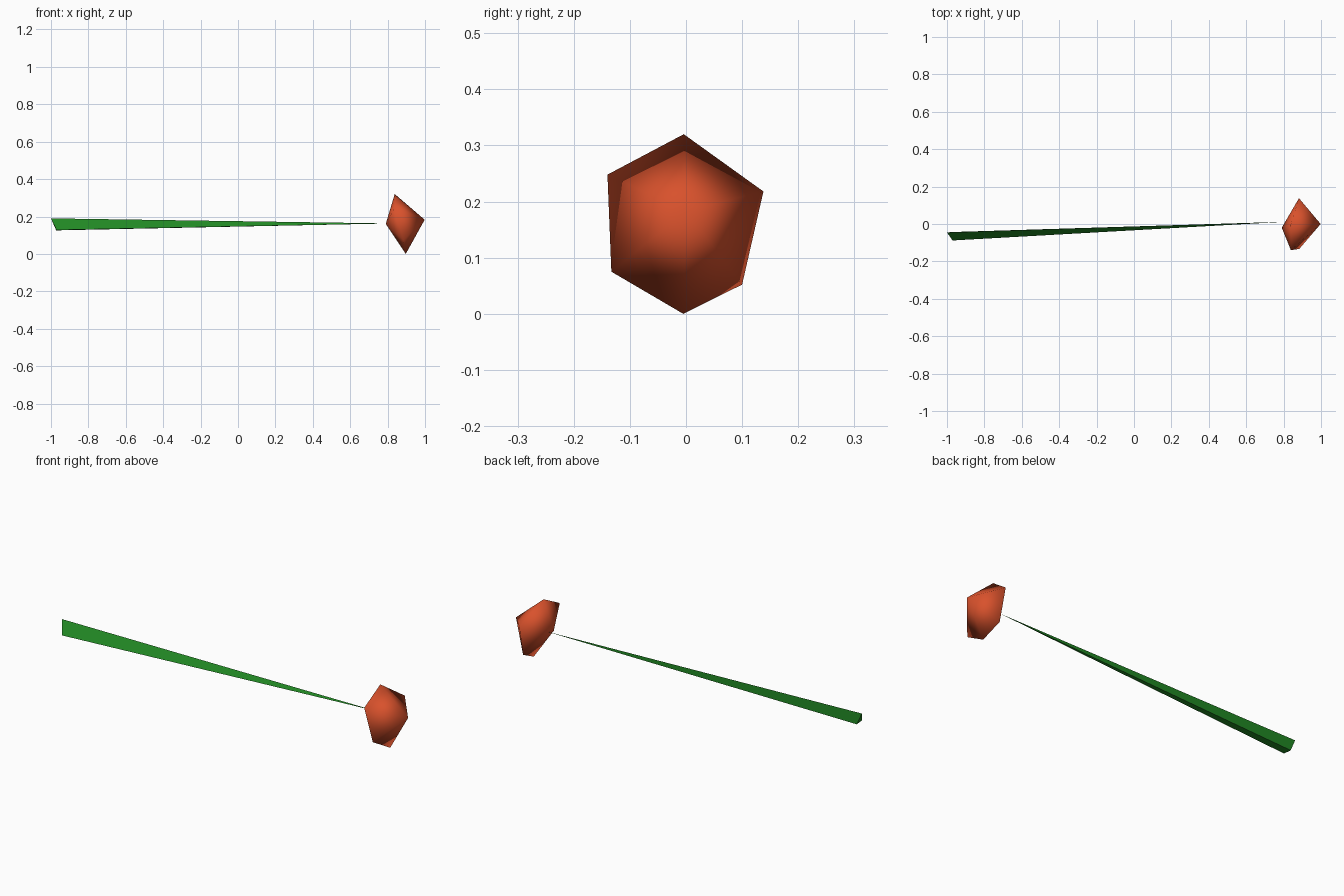
import bpy, bmesh
from mathutils import Vector

if "Cube" in bpy.data.objects:
    bpy.data.objects.remove(bpy.data.objects["Cube"])


def material(name, color):
    mat = bpy.data.materials.new(name)
    mat.diffuse_color = (*color, 1)
    mat.use_nodes = True
    mat.node_tree.nodes["Principled BSDF"].inputs["Base Color"].default_value = mat.diffuse_color
    return mat


def spindle(name, ring, mat, tip, tail=None, smooth=False):
    """Ring of points joined to a tip, and to a tail point or a flat cap."""
    bm = bmesh.new()
    vs = [bm.verts.new(Vector(p)) for p in ring]
    ends = [bm.verts.new(Vector(p)) for p in (tip, tail) if p]
    for end in ends:
        for i, v in enumerate(vs):
            bm.faces.new((v, vs[(i + 1) % len(vs)], end))
    if not tail:
        bm.faces.new(vs)
    bmesh.ops.recalc_face_normals(bm, faces=bm.faces)
    for f in bm.faces:
        f.smooth = smooth
    mesh = bpy.data.meshes.new(name)
    bm.to_mesh(mesh)
    bm.free()
    mesh.materials.append(mat)
    obj = bpy.data.objects.new(name, mesh)
    bpy.context.collection.objects.link(obj)
    return obj


green = material("stem_green", (0.016, 0.25, 0.018))
red = material("bloom_red", (0.69, 0.083, 0.025))

# Three-sided stem tapering to a point at the bloom
spindle("stem",
        [(-1.0, -0.045, 0.19), (-0.97, -0.088, 0.128), (-0.972, -0.043, 0.126)],
        green, tip=(0.81, 0.012, 0.163))

# Six-sided bloom with a tilted, uneven rim
rim = [(0.838, -0.004, 0.32), (0.839, -0.14, 0.248), (0.884, -0.133, 0.075),
       (0.897, -0.005, 0.0), (0.886, 0.10, 0.052), (0.882, 0.138, 0.218)]
spindle("bloom", rim, red, tip=(0.998, 0.0, 0.183),
        tail=(0.79, -0.02, 0.16), smooth=True)
